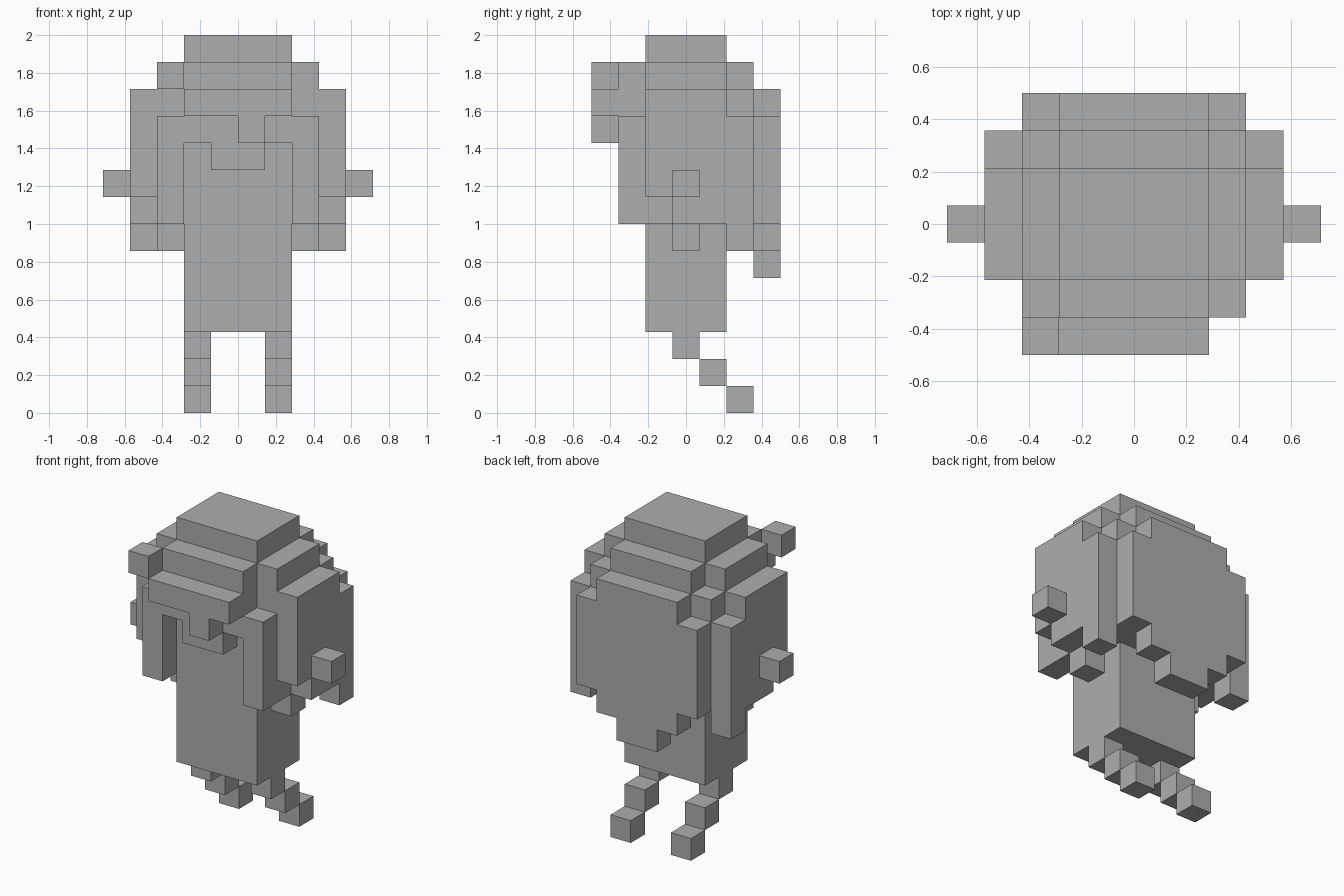
import bpy, bmesh
from itertools import product
from mathutils import Vector

if "Cube" in bpy.data.objects:
    bpy.data.objects.remove(bpy.data.objects["Cube"], do_unlink=True)

U = 1 / 7              # size of one block
MID_Y = 3.5            # depth of the figure's centre, in blocks

grey = bpy.data.materials.new("plain_grey")
grey.use_nodes = True
GREY = (0.42, 0.42, 0.42, 1)
grey.diffuse_color = GREY
grey.node_tree.nodes["Principled BSDF"].inputs["Base Color"].default_value = GREY


def blocks(x, y, z):
    """All unit cells of a box given as three (low, high) ranges."""
    return set(product(range(*x), range(*y), range(*z)))


def mirrored(cells):
    return {(-1 - x, y, z) for x, y, z in cells}


def build(name, *groups):
    """Merge groups of cells into one solid that has only its outer faces."""
    cells = set().union(*groups)
    bm = bmesh.new()
    for cell in sorted(cells):
        for axis, side in product(range(3), (0, 1)):
            near = list(cell)
            near[axis] += 2 * side - 1
            if tuple(near) in cells:
                continue
            a, b = (axis + 1) % 3, (axis + 2) % 3
            ring = []
            for da, db in ((0, 0), (1, 0), (1, 1), (0, 1)):
                p = Vector(cell)
                p[axis] += side
                p[a] += da
                p[b] += db
                p.y -= MID_Y
                ring.append(bm.verts.new(p * U))
            bm.faces.new(ring if side else ring[::-1])
    bmesh.ops.remove_doubles(bm, verts=bm.verts, dist=U / 100)
    bmesh.ops.dissolve_limit(bm, angle_limit=0.01, verts=bm.verts, edges=bm.edges)
    mesh = bpy.data.meshes.new(name)
    bm.to_mesh(mesh)
    bm.free()
    mesh.materials.append(grey)
    obj = bpy.data.objects.new(name, mesh)
    bpy.context.collection.objects.link(obj)
    return obj


# Body and head, with the crown of hair on top
build("body", blocks((-2, 2), (2, 5), (3, 13)))
build("hair_crown", blocks((-2, 2), (2, 5), (13, 14)))

# Fringe: inner layer, outer layer with its hanging lock
build("fringe_inner",
      blocks((-2, 2), (1, 2), (10, 13)),
      blocks((-1, 1), (1, 2), (9, 10)))
build("fringe_outer",
      blocks((-2, 2), (0, 1), (11, 12)),
      blocks((0, 1), (0, 1), (10, 11)))

# Ornament on one side of the fringe
build("hair_ornament", blocks((-3, -2), (0, 1), (12, 13)))

# Back hair: inner layer and outer panel with a stepped lower edge
build("back_hair",
      blocks((-2, 2), (5, 6), (7, 13)),
      blocks((-2, 2), (6, 7), (6, 12)),
      blocks((-1, 1), (6, 7), (5, 6)),
      blocks((-3, -2), (6, 7), (7, 11)),
      blocks((2, 3), (6, 7), (7, 11)))

# Parts that repeat on both sides
side_hair = (blocks((2, 3), (2, 5), (7, 13))
             | blocks((2, 3), (5, 6), (7, 12))
             | blocks((2, 3), (3, 4), (6, 7))
             | blocks((3, 4), (2, 3), (8, 12))
             | blocks((3, 4), (3, 5), (7, 12))
             | blocks((3, 4), (5, 6), (6, 11)))
front_strand = blocks((2, 3), (1, 2), (7, 11))
arm = blocks((4, 5), (3, 4), (8, 9))
leg = blocks((1, 2), (3, 4), (2, 3)) | blocks((1, 2), (4, 5), (1, 2))
foot = blocks((1, 2), (5, 6), (0, 1))

for part, cells in (("side_hair", side_hair), ("front_strand", front_strand),
                    ("arm", arm), ("leg", leg), ("foot", foot)):
    build("left_" + part, cells)
    build("right_" + part, mirrored(cells))
